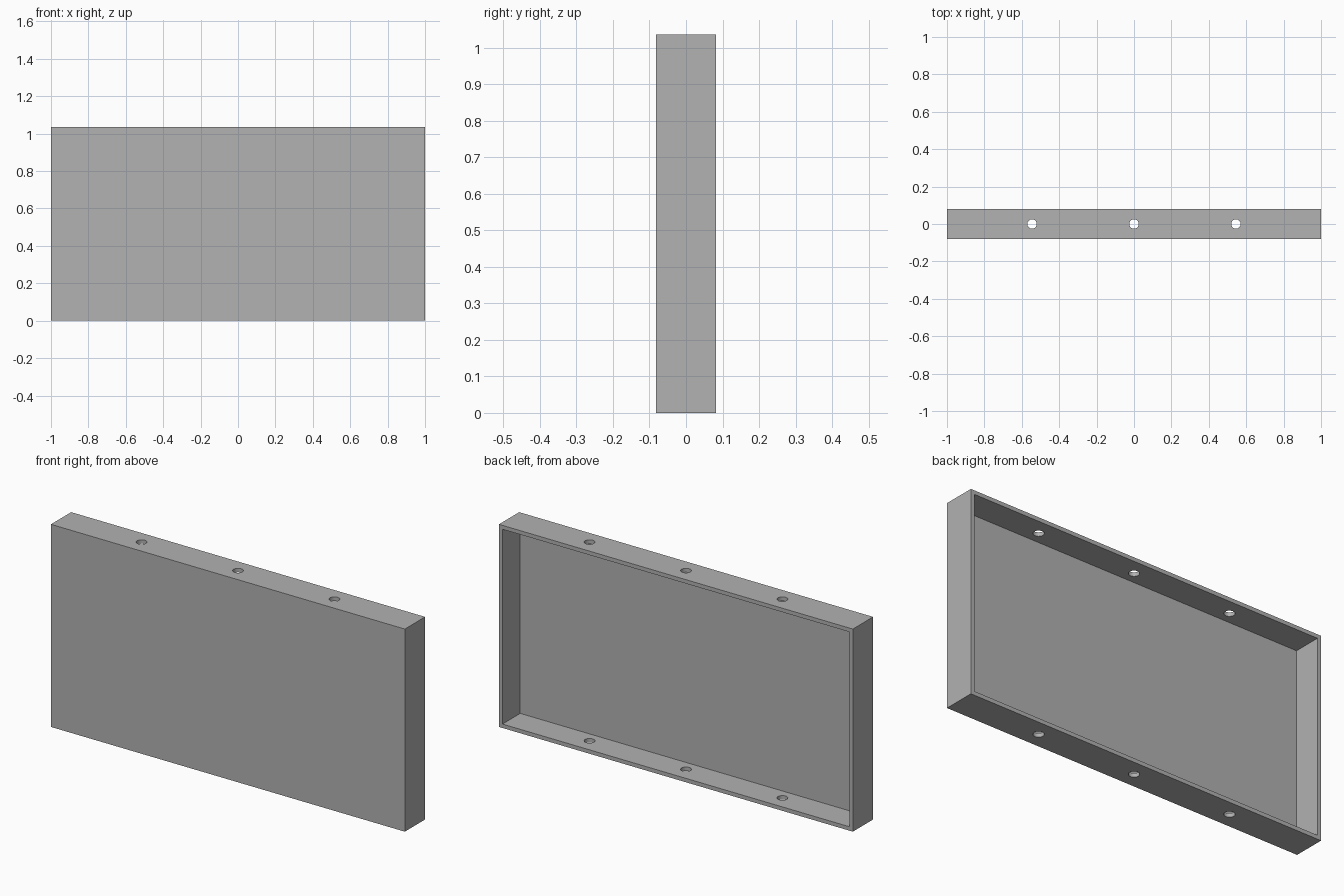
import bpy

if "Cube" in bpy.data.objects:
    bpy.data.objects.remove(bpy.data.objects["Cube"], do_unlink=True)

WIDTH, DEPTH, HEIGHT = 2.0, 0.163, 1.035
WALL = 0.02
HOLE_RADIUS, HOLE_SPACING = 0.025, 0.545

grey = bpy.data.materials.new("plain grey")
grey.use_nodes = True
colour = (0.445, 0.445, 0.445, 1)
grey.diffuse_color = colour
grey.node_tree.nodes["Principled BSDF"].inputs["Base Color"].default_value = colour


def box(name, size, centre):
    bpy.ops.mesh.primitive_cube_add(size=1, location=centre)
    obj = bpy.context.object
    obj.name = name
    obj.scale = size
    bpy.ops.object.transform_apply(location=False, rotation=False, scale=True)
    obj.data.materials.append(grey)
    return obj


def cut(target, cutter):
    mod = target.modifiers.new("cut", 'BOOLEAN')
    mod.operation = 'DIFFERENCE'
    mod.solver = 'EXACT'
    mod.object = cutter
    bpy.context.view_layer.objects.active = target
    bpy.ops.object.modifier_apply(modifier=mod.name)
    bpy.data.objects.remove(cutter, do_unlink=True)


# Shallow tray standing on edge, open at the back
tray = box("tray_panel", (WIDTH, DEPTH, HEIGHT), (0, 0, HEIGHT / 2))
cavity = box("cavity_cutter", (WIDTH - 2 * WALL, DEPTH, HEIGHT - 2 * WALL),
             (0, WALL, HEIGHT / 2))
cut(tray, cavity)

# Round holes through the top and bottom walls
for i in (-1, 0, 1):
    bpy.ops.mesh.primitive_cylinder_add(vertices=32, radius=HOLE_RADIUS, depth=HEIGHT * 2,
                                        location=(i * HOLE_SPACING, 0, HEIGHT / 2))
    drill = bpy.context.object
    drill.data.materials.append(grey)
    cut(tray, drill)

# Smooth hole walls, crisp edges
bpy.ops.object.select_all(action='DESELECT')
tray.select_set(True)
bpy.context.view_layer.objects.active = tray
bpy.ops.object.shade_smooth_by_angle()
